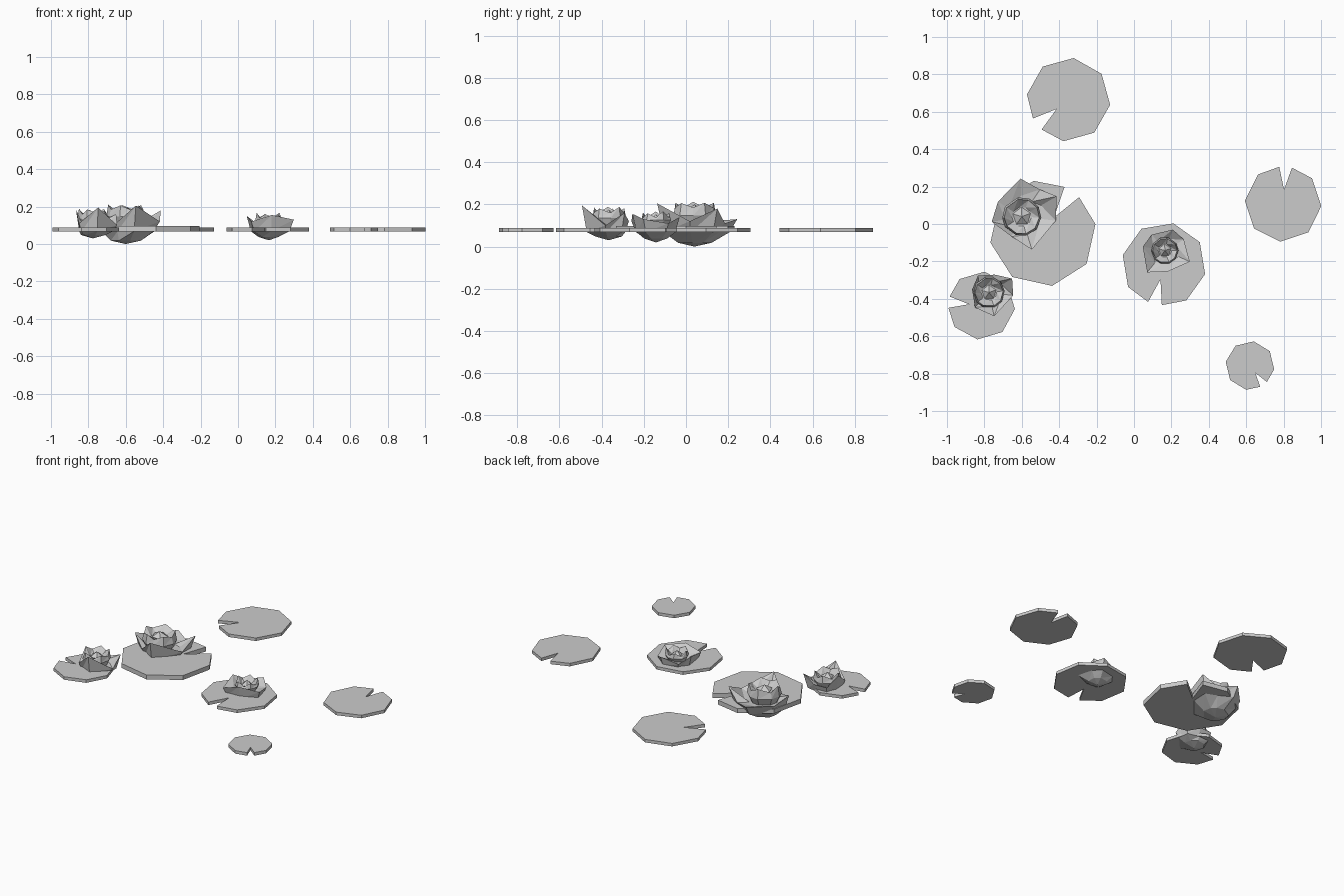
import bpy, bmesh, random
from math import cos, sin, radians
from mathutils import Vector

random.seed(4)
cube = bpy.data.objects.get("Cube")
if cube:
    bpy.data.objects.remove(cube, do_unlink=True)

grey = bpy.data.materials.new("plain grey")
grey.use_nodes = True
grey.diffuse_color = (0.6, 0.6, 0.6, 1)
grey.node_tree.nodes["Principled BSDF"].inputs["Base Color"].default_value = grey.diffuse_color


def polar(angle, radius, z=0.0):
    return Vector((cos(radians(angle)) * radius, sin(radians(angle)) * radius, z))


def finish(bm, name, location):
    bmesh.ops.recalc_face_normals(bm, faces=bm.faces)
    mesh = bpy.data.meshes.new(name)
    bm.to_mesh(mesh)
    bm.free()
    mesh.materials.append(grey)
    obj = bpy.data.objects.new(name, mesh)
    obj.location = location
    bpy.context.collection.objects.link(obj)
    return obj


# Octagonal leaf with one corner split into a wedge-shaped notch
def lily_pad(name, x, y, radius, notch, bottom=0.068, top=0.088):
    bm = bmesh.new()
    outline = [polar(notch, radius * 0.36), polar(notch + 10, radius * 0.96)]
    outline += [polar(notch + 45 * k, radius) for k in range(1, 8)]
    outline.append(polar(notch - 10, radius * 0.96))
    face = bm.faces.new([bm.verts.new(p) for p in outline])
    wall = bmesh.ops.extrude_face_region(bm, geom=[face])["geom"]
    raised = [v for v in wall if isinstance(v, bmesh.types.BMVert)]
    bmesh.ops.translate(bm, verts=raised, vec=(0, 0, top - bottom))
    bmesh.ops.triangulate(bm, faces=[f for f in bm.faces if len(f.verts) > 4])
    return finish(bm, name, (x, y, bottom))


# Closed faceted shell: point below, a stack of rings, point inside on top
def shell(name, x, y, rings, low, high):
    bm = bmesh.new()
    loops = [[bm.verts.new(p) for p in ring] for ring in rings]
    first, last = bm.verts.new((0, 0, low)), bm.verts.new((0, 0, high))
    count = len(loops[0])
    for i in range(count):
        j = (i + 1) % count
        bm.faces.new((first, loops[0][j], loops[0][i]))
        bm.faces.new((last, loops[-1][i], loops[-1][j]))
        for a, b in zip(loops, loops[1:]):
            bm.faces.new((a[i], a[j], b[j]))
            bm.faces.new((a[i], b[j], b[i]))
    return finish(bm, name, (x, y, 0))


# Blossom: bowl with flared petal tips, then a steep inner crown and a bud
def water_lily(name, x, y, size, low, peak, tips):
    bowl = [polar(a, size * 0.45, low + 0.018) for a, r, z in tips]
    waist = [polar(a, r * 0.82, 0.068) for a, r, z in tips]
    rim = [polar(a, r, z) for a, r, z in tips]
    floor = [polar(a, r * 0.55, 0.1) for a, r, z in tips]
    shell(name + "_outer_petals", x, y, [bowl, waist, rim, floor], low, 0.095)

    inner = size * 0.58
    base, belly, crown, inside = [], [], [], []
    for k in range(10):
        angle = k * 36 + random.uniform(-7, 7)
        lift = random.uniform(-0.012, 0.0) if k % 2 else -0.03
        base.append(polar(angle, inner * 0.75, 0.09))
        belly.append(polar(angle, inner, 0.09 + (peak - 0.09) * 0.45))
        crown.append(polar(angle, inner * 0.9, peak + lift))
        inside.append(polar(angle, inner * 0.5, peak - 0.05))
    shell(name + "_inner_petals", x, y, [base, belly, crown, inside], 0.085, peak - 0.055)

    bud = [polar(k * 72 + 20, inner * 0.48, peak - 0.045) for k in range(5)]
    shell(name + "_bud", x, y, [bud], peak - 0.08, peak - 0.015)


lily_pad("back_pad", -0.35, 0.665, 0.224, -142)
lily_pad("left_pad", 0.797, 0.11, 0.205, 86)
lily_pad("middle_pad", 0.16, -0.217, 0.226, -103)
lily_pad("small_front_pad", 0.62, -0.757, 0.131, -54)
lily_pad("right_pad", -0.818, -0.436, 0.182, 174)
lily_pad("large_pad", -0.487, -0.05, 0.285, 55, top=0.097)

# Petal tips and valleys as angle, radius, height
water_lily("large_lily", -0.6, 0.04, 0.18, 0.0, 0.215, [
    (-170, 0.163, 0.16), (-117, 0.12, 0.11), (-73, 0.185, 0.205), (-7, 0.183, 0.12),
    (30, 0.216, 0.18), (56, 0.174, 0.11), (92, 0.203, 0.13), (148, 0.15, 0.12)])
water_lily("right_lily", -0.775, -0.366, 0.145, 0.03, 0.19, [
    (-133, 0.11, 0.11), (-78, 0.13, 0.195), (-7, 0.13, 0.1), (31, 0.144, 0.16),
    (72, 0.1, 0.12), (123, 0.108, 0.12), (170, 0.092, 0.18)])
water_lily("middle_lily", 0.165, -0.142, 0.125, 0.02, 0.168, [
    (-129, 0.15, 0.12), (-82, 0.113, 0.155), (-24, 0.146, 0.13), (30, 0.117, 0.11),
    (69, 0.12, 0.14), (129, 0.11, 0.11), (170, 0.12, 0.15)])
